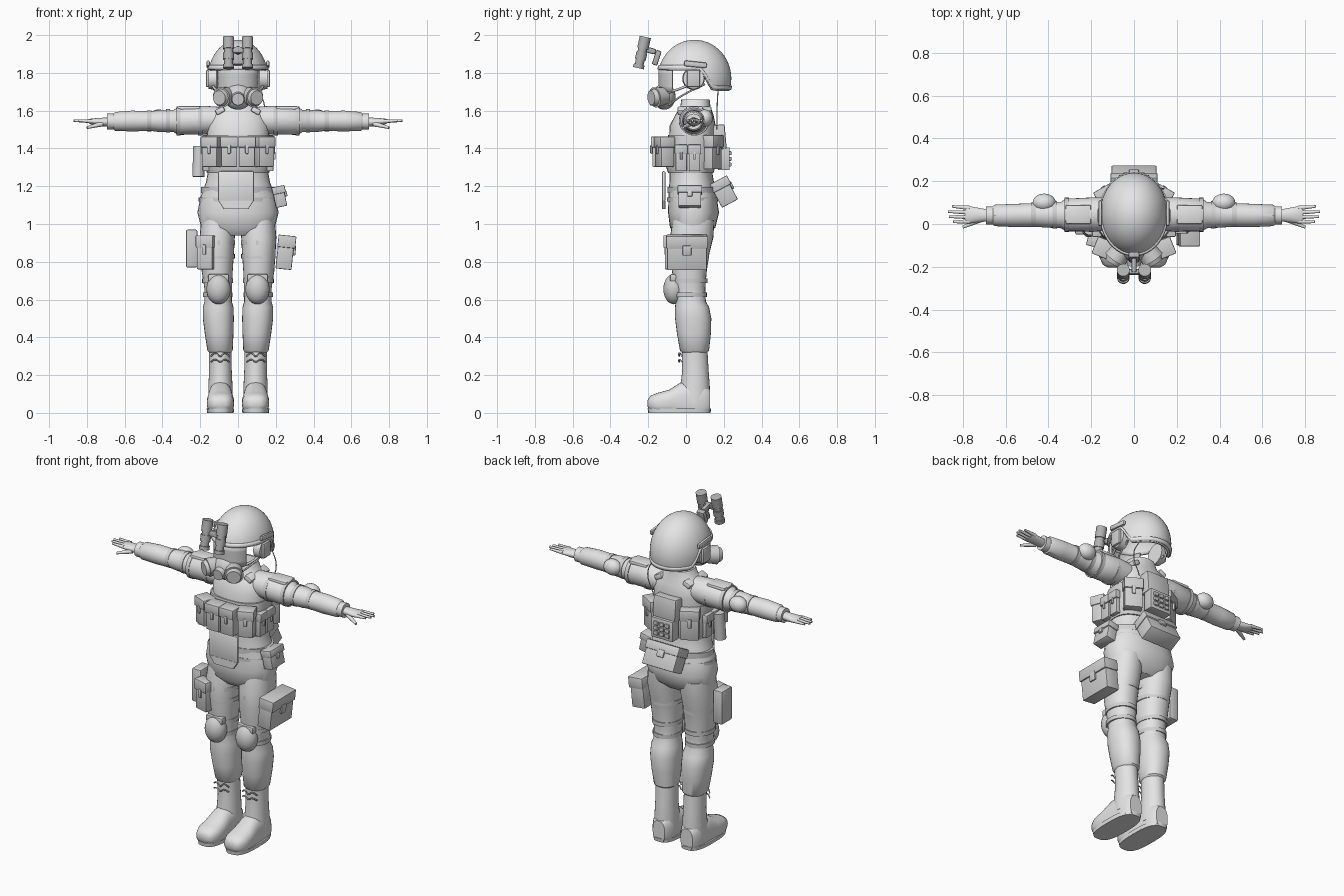
import bpy, bmesh, math
from mathutils import Matrix, Vector

start_cube = bpy.data.objects.get("Cube")
if start_cube:
    bpy.data.objects.remove(start_cube)


def material(name, value):
    mat = bpy.data.materials.new(name)
    mat.use_nodes = True
    colour = (value, value, value, 1)
    mat.diffuse_color = colour
    mat.node_tree.nodes["Principled BSDF"].inputs["Base Color"].default_value = colour
    return mat


cloth = material("light grey", .78)
gear = material("gear grey", .64)
optic = material("dark grey", .45)


def finish(name, bm, mat, side=1, angle=40):
    for v in bm.verts:
        v.co.x *= side
    bmesh.ops.recalc_face_normals(bm, faces=bm.faces)
    mesh = bpy.data.meshes.new(name)
    bm.to_mesh(mesh)
    bm.free()
    mesh.materials.append(mat)
    mesh.polygons.foreach_set("use_smooth", [True] * len(mesh.polygons))
    mesh.set_sharp_from_angle(angle=math.radians(angle))
    obj = bpy.data.objects.new(name, mesh)
    bpy.context.collection.objects.link(obj)
    return obj


def loft(name, rings, mat=cloth, axis="z", side=1, power=2.0, segs=28, floor=None):
    """Rings are (position on axis, centre a, centre b, radius a, radius b)."""
    bm = bmesh.new()
    loops = []
    for pos, ca, cb, ra, rb in rings:
        loop = []
        for i in range(segs):
            t = math.tau * i / segs
            c, s = math.cos(t), math.sin(t)
            a = ca + ra * math.copysign(abs(c) ** (2 / power), c)
            b = cb + rb * math.copysign(abs(s) ** (2 / power), s)
            co = {"z": (a, b, pos), "x": (pos, a, b), "y": (a, pos, b)}[axis]
            if floor is not None:
                co = (co[0], co[1], max(co[2], floor))
            loop.append(bm.verts.new(co))
        loops.append(loop)
    for low, high in zip(loops, loops[1:]):
        for i in range(segs):
            j = (i + 1) % segs
            bm.faces.new((low[i], low[j], high[j], high[i]))
    bm.faces.new(loops[0])
    bm.faces.new(loops[-1])
    return finish(name, bm, mat, side)


def band(name, pos, half, ca, cb, ra, rb, axis="z", side=1, mat=gear):
    loft(name, [(pos - half, ca, cb, ra, rb), (pos + half, ca, cb, ra, rb)], mat, axis, side)


def add_box(bm, centre, size):
    m = Matrix.Translation(centre) @ Matrix.Diagonal((*size, 1))
    bmesh.ops.create_cube(bm, size=1, matrix=m)


def box(name, loc, size, turn=0, lean=0, tip=0, mat=gear, side=1, bevel=.008, parts=()):
    bm = bmesh.new()
    add_box(bm, (0, 0, 0), size)
    for centre, part_size in parts:
        add_box(bm, centre, part_size)
    if bevel:
        bmesh.ops.bevel(bm, geom=bm.edges[:], offset=bevel, segments=2, affect="EDGES", profile=.5)
    rot = (Matrix.Rotation(math.radians(lean), 4, "Y") @ Matrix.Rotation(math.radians(tip), 4, "X")
           @ Matrix.Rotation(math.radians(turn), 4, "Z"))
    bm.transform(Matrix.Translation(loc) @ rot)
    return finish(name, bm, mat, side, 30)


def pouch(name, loc, size, **kw):
    """Box with an overhanging lid and a closing tab on its local -y face."""
    w, d, h = size
    lid = ((0, -.003, h * .32), (w + .01, d + .01, h * .36))
    tab = ((0, -d / 2 - .006, h * .08), (w * .22, .012, h * .3))
    return box(name, loc, size, bevel=.005, parts=(lid, tab), **kw)


def rod(name, p0, p1, r0, r1=None, mat=gear, side=1, segs=24):
    p0, p1 = Vector(p0), Vector(p1)
    d = p1 - p0
    bm = bmesh.new()
    m = Matrix.Translation((p0 + p1) / 2) @ d.to_track_quat("Z", "Y").to_matrix().to_4x4()
    bmesh.ops.create_cone(bm, cap_ends=True, segments=segs, radius1=r0,
                          radius2=r0 if r1 is None else r1, depth=d.length, matrix=m)
    return finish(name, bm, mat, side)


def ball(name, loc, radii, mat=gear, side=1):
    bm = bmesh.new()
    m = Matrix.Translation(loc) @ Matrix.Diagonal((*radii, 1))
    bmesh.ops.create_uvsphere(bm, u_segments=24, v_segments=14, radius=1, matrix=m)
    return finish(name, bm, mat, side)


def cord(name, points, radius, side=1, mat=gear):
    curve = bpy.data.curves.new(name, "CURVE")
    curve.dimensions = "3D"
    curve.bevel_depth = radius
    curve.bevel_resolution = 1
    spline = curve.splines.new("BEZIER")
    spline.bezier_points.add(len(points) - 1)
    for bp, (x, y, z) in zip(spline.bezier_points, points):
        bp.co = (x * side, y, z)
        bp.handle_left_type = bp.handle_right_type = "AUTO"
    curve.materials.append(mat)
    bpy.context.collection.objects.link(bpy.data.objects.new(name, curve))


def sheet(name, point, nu, nv, thickness, mat=cloth):
    """Thin shell over point(u, v) with u and v running from nought to one."""
    bm = bmesh.new()
    grid = [[bm.verts.new(point(u / nu, v / nv)) for v in range(nv + 1)] for u in range(nu + 1)]
    for u in range(nu):
        for v in range(nv):
            bm.faces.new((grid[u][v], grid[u + 1][v], grid[u + 1][v + 1], grid[u][v + 1]))
    bmesh.ops.remove_doubles(bm, verts=bm.verts, dist=.0005)
    obj = finish(name, bm, mat)
    mod = obj.modifiers.new("thickness", "SOLIDIFY")
    mod.thickness = thickness
    mod.offset = -1


# Trunk
loft("torso", [(.94, 0, .03, .13, .08), (.98, 0, .035, .195, .12), (1.06, 0, .04, .215, .135),
               (1.14, 0, .035, .2, .128), (1.22, 0, .03, .17, .118), (1.3, 0, .025, .155, .11),
               (1.42, 0, .03, .165, .12), (1.52, 0, .035, .165, .122), (1.58, 0, .045, .15, .1),
               (1.62, 0, .05, .1, .08), (1.66, 0, .05, .08, .075), (1.66, 0, .05, .07, .065),
               (1.62, 0, .05, .06, .055)], power=2.3)
loft("vest", [(1.27, 0, .025, .165, .12), (1.3, 0, .025, .172, .13), (1.44, 0, .03, .175, .13),
              (1.47, 0, .03, .17, .125)], gear, power=2.6)
band("belt", 1.18, .016, 0, .035, .195, .132)
band("lower_belt", 1.13, .01, 0, .035, .208, .135)
box("groin_flap", (-.01, -.118, 1.2), (.19, .018, .16), mat=cloth)
loft("groin_flap_tip", [(1.08, -.01, -.118, .065, .009), (1.125, -.01, -.118, .095, .009)], power=8)

# Arms, legs and head fittings, mirrored
for side, word in ((1, "left_"), (-1, "right_")):
    loft(word + "sleeve", [(.1, .045, 1.55, .075, .07), (.18, .045, 1.55, .08, .076),
                           (.32, .042, 1.545, .076, .073), (.34, .042, 1.545, .062, .059),
                           (.42, .044, 1.545, .06, .058), (.46, .042, 1.545, .055, .052),
                           (.56, .04, 1.545, .054, .055), (.65, .04, 1.543, .05, .05),
                           (.66, .04, 1.543, .044, .04)], axis="x", side=side)
    band(word + "cuff", .675, .018, .04, 1.542, .042, .042, "x", side, cloth)
    for x, r in ((.2, .081), (.315, .08), (.37, .065), (.47, .058)):
        band(word + "arm_strap", x, .011, .043, 1.546, r, r - .003, "x", side)
    box(word + "shoulder_plate", (.26, .045, 1.613), (.12, .09, .022), side=side, mat=cloth)
    ball(word + "elbow_pad", (.42, .1, 1.56), (.054, .042, .046), cloth, side)
    loft(word + "palm", [(.68, .04, 1.54, .027, .024), (.73, .042, 1.54, .034, .022),
                         (.78, .043, 1.543, .042, .015), (.79, .043, 1.543, .04, .011)],
         axis="x", side=side)
    for k, reach in enumerate((.845, .865, .87, .85)):
        y = .012 + k * .021
        rod(word + "finger", (.77, y, 1.544), (reach, y * 1.15 - .004, 1.547), .011, .006, cloth, side, 10)
    rod(word + "thumb", (.72, .02, 1.53), (.8, -.015, 1.51), .014, .007, cloth, side, 10)

    loft(word + "leg", [(1.02, .105, .04, .09, .11), (.93, .11, .03, .093, .115),
                        (.85, .11, .02, .089, .105), (.75, .11, .018, .082, .092),
                        (.66, .105, .02, .073, .082), (.59, .105, .025, .072, .08),
                        (.56, .105, .032, .081, .09), (.5, .104, .038, .082, .096),
                        (.42, .1, .042, .076, .09), (.33, .095, .045, .067, .077),
                        (.32, .095, .045, .058, .066)], side=side, power=2.2)
    loft(word + "boot_shaft", [(.34, .095, .045, .06, .068), (.22, .093, .05, .06, .07),
                               (.14, .093, .048, .064, .078), (.05, .093, .045, .064, .08)], side=side)
    loft(word + "boot_foot", [(-.203, .093, .05, .03, .018), (-.19, .093, .05, .053, .04),
                              (-.15, .093, .05, .071, .056), (-.09, .093, .055, .072, .067),
                              (-.03, .093, .06, .066, .1), (.04, .093, .06, .063, .11),
                              (.1, .093, .06, .06, .095), (.128, .093, .06, .04, .065)],
         axis="y", side=side, power=2.5, floor=.005)
    loft(word + "sole", [(0, .093, -.035, .07, .165), (.022, .093, -.035, .073, .168)],
         side=side, power=2.8)
    for z, lift in ((.27, .012), (.3, .016)):
        cord(word + "lace", [(.045, -.02, z), (.07, -.034, z + lift), (.093, -.036, z),
                             (.12, -.036, z + lift), (.145, -.02, z)], .004, side)
    for z, r in ((.9, .093), (.83, .091), (.7, .082), (.625, .078)):
        band(word + "leg_strap", z, .012, .108, .02, r, r + .012, side=side)
    ball(word + "knee_pad", (.103, -.064, .655), (.064, .056, .08), side=side)
    box(word + "knee_flap", (.103, -.065, .715), (.11, .04, .04), side=side)

    # Headset, mask filters and twin optics
    rod(word + "ear_cup", (.115, .04, 1.77), (.155, .04, 1.77), .06, .055, cloth, side)
    box(word + "ear_cover", (.16, .04, 1.77), (.02, .07, .09), side=side)
    cord(word + "mask_strap", [(.07, -.11, 1.69), (.115, -.05, 1.71), (.14, .03, 1.74)], .007, side)
    cord(word + "chin_strap", [(.05, -.09, 1.63), (.1, -.02, 1.68), (.13, .1, 1.74)], .005, side)
    rod(word + "filter", (.05, -.11, 1.68), (.088, -.165, 1.67), .045, .054, gear, side)
    rod(word + "filter_cap", (.088, -.165, 1.67), (.1, -.185, 1.668), .046, .038, gear, side)
    low, high = Vector((.05, -.252, 1.825)), Vector((.05, -.215, 1.99))
    rod(word + "optic_tube", low, high, .023, .025, optic, side)
    for t0, t1, r in ((0, .12, .029), (.28, .5, .029), (.62, 1, .03)):
        rod(word + "optic_ring", low.lerp(high, t0), low.lerp(high, t1), r, r, optic, side)
    box(word + "helmet_rail_block", (.158, .05, 1.845), (.018, .12, .03), tip=-6, side=side)
    box(word + "shoulder_strap", (.095, .045, 1.6), (.05, .18, .03), lean=28, side=side, mat=cloth)
    for y in (-.025, .045):
        pouch(word + "side_pouch", (.17, y, 1.35), (.06, .035, .14), turn=90, side=side)
    pouch(word + "rear_side_pouch", (.125, .14, 1.38), (.1, .06, .18), turn=150, side=side)
    pouch(word + "outer_magazine_pouch", (.138, -.112, 1.383), (.085, .075, .16), turn=22, side=side)
    pouch(word + "inner_magazine_pouch", (.047, -.14, 1.383), (.086, .075, .16), side=side)

# Helmet with a deeper back
RX, RY, RZ, CY, CZ = .16, .195, .205, .045, 1.77


def dome(angle, z, grow=1.0):
    r = math.sqrt(max(0, 1 - ((z - CZ) / RZ) ** 2)) * grow
    return (RX * r * math.sin(angle), CY - RY * r * math.cos(angle), z)


def rim(angle):
    t = min(1, max(0, (-math.cos(angle) - .1) / .45))
    return 1.815 - .11 * t * t * (3 - 2 * t)


def shell(u, v):
    a = math.tau * u
    low = math.acos((rim(a) - CZ) / RZ)
    return dome(a, CZ + RZ * math.cos(low * v))


def rail(u, v):
    a = math.tau * u
    return dome(a, rim(a) + .004 + .022 * v, 1.04)


sheet("helmet", shell, 48, 16, .014)
sheet("helmet_rim", rail, 48, 2, .012)
box("optic_mount", (0, -.155, 1.88), (.05, .03, .08), tip=-18, mat=optic)
box("optic_arm", (0, -.195, 1.92), (.025, .07, .03), tip=-15, mat=optic)
box("optic_bridge", (0, -.225, 1.92), (.08, .025, .035), tip=-12, mat=optic)

# Face mask
sheet("face_shield", lambda u, v: (.112 * math.sin((u - .5) * 2.6),
                                   -.045 - .1 * math.cos((u - .5) * 2.6), 1.7 + .12 * v), 20, 4, .01, gear)
ball("mask_body", (0, -.115, 1.675), (.075, .06, .07))
rod("mask_valve", (0, -.15, 1.665), (0, -.195, 1.66), .038, .032)

# Back gear
box("radio_pack", (0, .17, 1.46), (.15, .08, .13), tip=5)
keys = [((x * .038, .03, z * .03), (.028, .02, .022)) for x in (-1, 0, 1) for z in (-1, 0, 1)]
box("keypad_pack", (0, .2, 1.345), (.14, .06, .12), parts=keys, bevel=.003)
cord("radio_cable", [(.1, .17, 1.72), (.14, .165, 1.62), (.1, .165, 1.5)], .003)
pouch("back_pouch", (0, .2, 1.17), (.21, .095, .14), turn=180, tip=28)

# Hip and thigh gear
pouch("hip_pouch", (.22, .02, 1.145), (.12, .06, .11), turn=90, lean=-12)
pouch("thigh_pouch", (.25, .005, .85), (.21, .085, .18), turn=90, lean=6)
rod("canister", (-.21, -.03, 1.25), (-.205, -.02, 1.41), .032)
box("holster", (-.245, .0, .87), (.06, .1, .2))
pouch("front_thigh_pouch", (-.17, -.075, .85), (.085, .055, .18), turn=-15)
